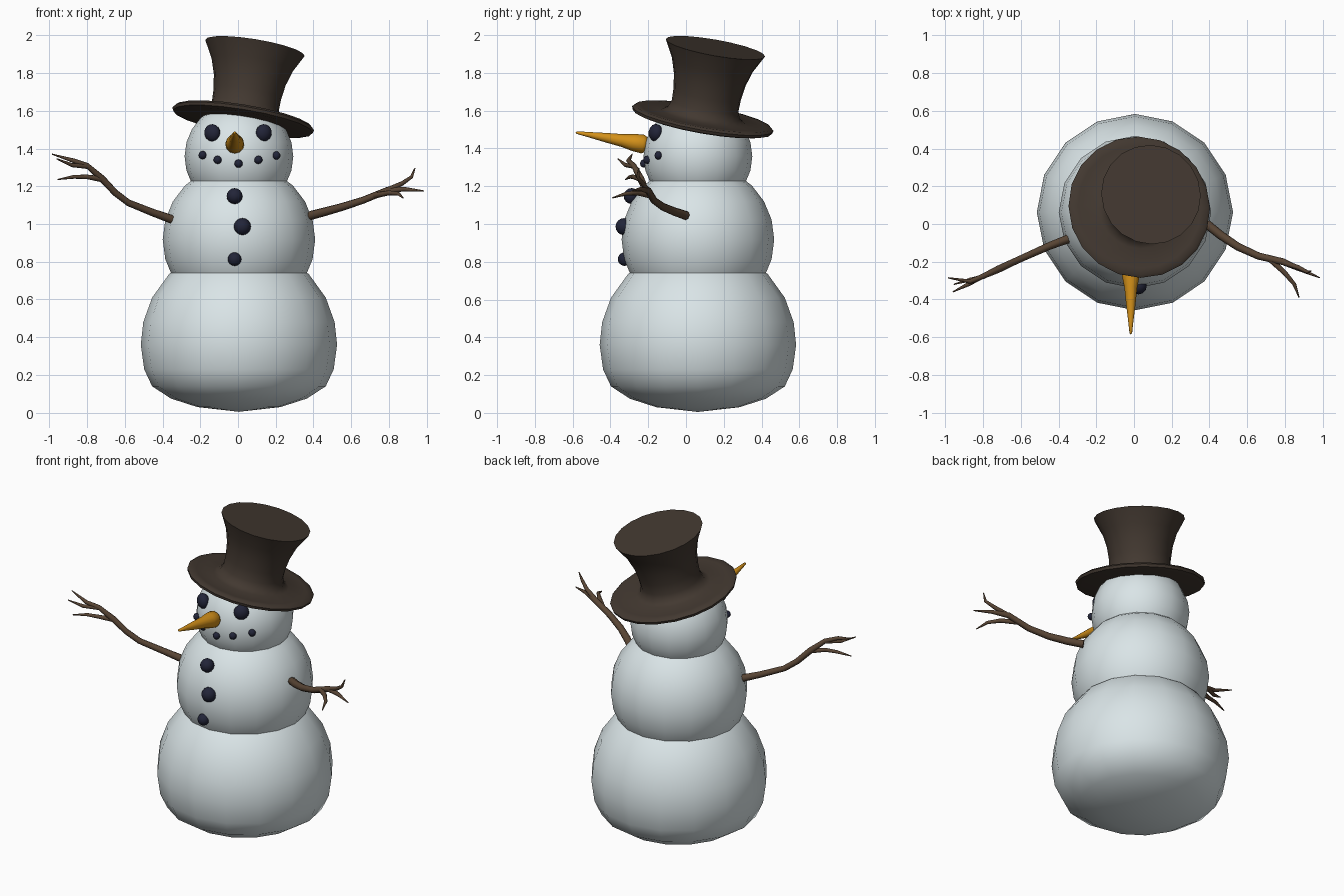
import bpy, math
from mathutils import Vector

if "Cube" in bpy.data.objects:
    bpy.data.objects.remove(bpy.data.objects["Cube"])


def material(name, rgb):
    m = bpy.data.materials.new(name)
    m.diffuse_color = (*rgb, 1)
    m.use_nodes = True
    m.node_tree.nodes["Principled BSDF"].inputs["Base Color"].default_value = m.diffuse_color
    return m


SNOW = material("snow", (0.70, 0.78, 0.80))
FELT = material("felt", (0.055, 0.040, 0.030))
COAL = material("coal", (0.016, 0.018, 0.040))
CARROT = material("carrot", (0.65, 0.28, 0.01))
WOOD = material("wood", (0.10, 0.06, 0.035))


def finish(ob, mat, angle=40):
    ob.data.materials.clear()
    ob.data.materials.append(mat)
    bpy.ops.object.select_all(action='DESELECT')
    ob.select_set(True)
    bpy.context.view_layer.objects.active = ob
    bpy.ops.object.shade_smooth_by_angle(angle=math.radians(angle))


def lathe(name, profile, origin, axis, mat, sides=16, angle=40):
    """Revolve (radius, height) points, first and last on the axis."""
    verts, faces = [(0, 0, profile[0][1])], []
    for r, h in profile[1:-1]:
        verts += [(r * math.cos(2 * math.pi * i / sides),
                   r * math.sin(2 * math.pi * i / sides), h) for i in range(sides)]
    top = len(verts)
    verts.append((0, 0, profile[-1][1]))
    rings = len(profile) - 2
    for i in range(sides):
        j = (i + 1) % sides
        faces.append((0, 1 + j, 1 + i))
        for k in range(rings - 1):
            a, b = 1 + k * sides, 1 + (k + 1) * sides
            faces.append((a + i, a + j, b + j, b + i))
        a = 1 + (rings - 1) * sides
        faces.append((a + i, a + j, top))
    me = bpy.data.meshes.new(name)
    me.from_pydata(verts, [], faces)
    ob = bpy.data.objects.new(name, me)
    bpy.context.collection.objects.link(ob)
    ob.location = origin
    # shortest rotation from z onto the axis
    ob.rotation_euler = Vector((0, 0, 1)).rotation_difference(Vector(axis)).to_euler()
    finish(ob, mat, angle)
    return ob


def ball(r, n=12):
    return [(r * math.sin(math.pi * i / n), -r * math.cos(math.pi * i / n)) for i in range(n + 1)]


def twigs(name, paths):
    """One curve object of tapered branches; each point is (x, y, z, radius)."""
    cu = bpy.data.curves.new(name, 'CURVE')
    cu.dimensions = '3D'
    cu.bevel_depth = 1
    cu.bevel_resolution = 2
    cu.use_fill_caps = True
    for path in paths:
        sp = cu.splines.new('POLY')
        sp.points.add(len(path) - 1)
        for p, (x, y, z, r) in zip(sp.points, path):
            p.co = (x, y, z, 1)
            p.radius = r
    ob = bpy.data.objects.new(name, cu)
    bpy.context.collection.objects.link(ob)
    bpy.ops.object.select_all(action='DESELECT')
    ob.select_set(True)
    bpy.context.view_layer.objects.active = ob
    bpy.ops.object.convert(target='MESH')
    finish(bpy.context.object, WOOD, 50)


UP = (0, 0, 1)
CX, CY = 0.005, 0.063

# Snow body: flattened base ball, middle ball, head
base = [(0, 0.005), (0.22, 0.03), (0.36, 0.075), (0.46, 0.14), (0.502, 0.23), (0.52, 0.36),
        (0.507, 0.48), (0.46, 0.61), (0.37, 0.735), (0.22, 0.84), (0, 0.885)]
lathe("base_snowball", base, (CX, CY, 0), UP, SNOW, angle=60)
lathe("middle_snowball", ball(0.404), (CX, CY, 0.918), UP, SNOW)
lathe("head_snowball", ball(0.288), (CX, CY, 1.358), UP, SNOW)

# Tilted hat: brim and flared crown in one profile
hat = [(0, -0.018), (0.345, -0.018), (0.375, -0.01), (0.38, 0.006), (0.365, 0.018), (0.33, 0.018),
       (0.225, 0.018), (0.195, 0.035), (0.179, 0.075), (0.181, 0.14), (0.193, 0.22),
       (0.218, 0.30), (0.267, 0.392), (0, 0.392)]
lathe("top_hat", hat, (0.027, 0.088, 1.552), (0.165, 0.178, 1), FELT, 20)

# Carrot nose
nose = [(0, -0.03), (0.035, -0.025), (0.05, 0.0), (0.046, 0.05), (0.034, 0.11), (0.025, 0.2),
        (0.014, 0.29), (0.007, 0.355), (0, 0.362)]
lathe("carrot_nose", nose, (-0.017, -0.228, 1.423), (0, -0.355, 0.062), CARROT, 12, 60)

# Coal eyes, mouth and buttons
for side in (-1, 1):
    eye = lathe("eye", ball(0.045, 8), (side * 0.136, -0.16, 1.483), UP, COAL, 12)
    eye.scale = (1, 0.8, 1.03)
    eye.rotation_euler = (0, math.radians(side * 20), math.radians(side * 30))
for x, z in ((-0.187, 1.365), (-0.108, 1.34), (0.003, 1.32), (0.108, 1.34), (0.203, 1.363)):
    y = CY - math.sqrt(0.288 ** 2 - (x - CX) ** 2 - (z - 1.358) ** 2)
    lathe("mouth_coal", ball(0.022, 6), (x, y, z), UP, COAL, 10)
for x, y, z, r in ((-0.018, -0.288, 1.148, 0.042), (0.023, -0.328, 0.986, 0.045),
                   (-0.018, -0.325, 0.814, 0.036)):
    lathe("button", ball(r, 8), (x, y, z), UP, COAL, 12)

# Stick arms with twig fingers
twigs("left_arm", [
    [(-0.352, -0.08, 1.025, 0.023), (-0.45, -0.117, 1.06, 0.02), (-0.58, -0.175, 1.112, 0.018),
     (-0.65, -0.207, 1.165, 0.018), (-0.72, -0.24, 1.24, 0.019), (-0.80, -0.277, 1.31, 0.014),
     (-0.87, -0.305, 1.335, 0.012), (-0.985, -0.285, 1.37, 0.003)],
    [(-0.80, -0.277, 1.305, 0.013), (-0.88, -0.32, 1.312, 0.011), (-0.96, -0.36, 1.345, 0.003)],
    [(-0.71, -0.235, 1.235, 0.016), (-0.80, -0.28, 1.25, 0.012), (-0.87, -0.295, 1.25, 0.01),
     (-0.955, -0.32, 1.236, 0.003)]])
twigs("right_arm", [
    [(0.385, 0.0, 1.045, 0.024), (0.46, -0.06, 1.065, 0.023), (0.55, -0.12, 1.09, 0.021),
     (0.66, -0.17, 1.125, 0.019), (0.79, -0.2, 1.178, 0.018), (0.88, -0.24, 1.185, 0.012),
     (0.985, -0.285, 1.175, 0.003)],
    [(0.78, -0.2, 1.175, 0.015), (0.87, -0.23, 1.215, 0.012), (0.92, -0.255, 1.25, 0.009),
     (0.938, -0.25, 1.297, 0.003)],
    [(0.72, -0.185, 1.15, 0.016), (0.80, -0.26, 1.165, 0.013), (0.85, -0.32, 1.16, 0.01),
     (0.875, -0.39, 1.138, 0.003)]])
